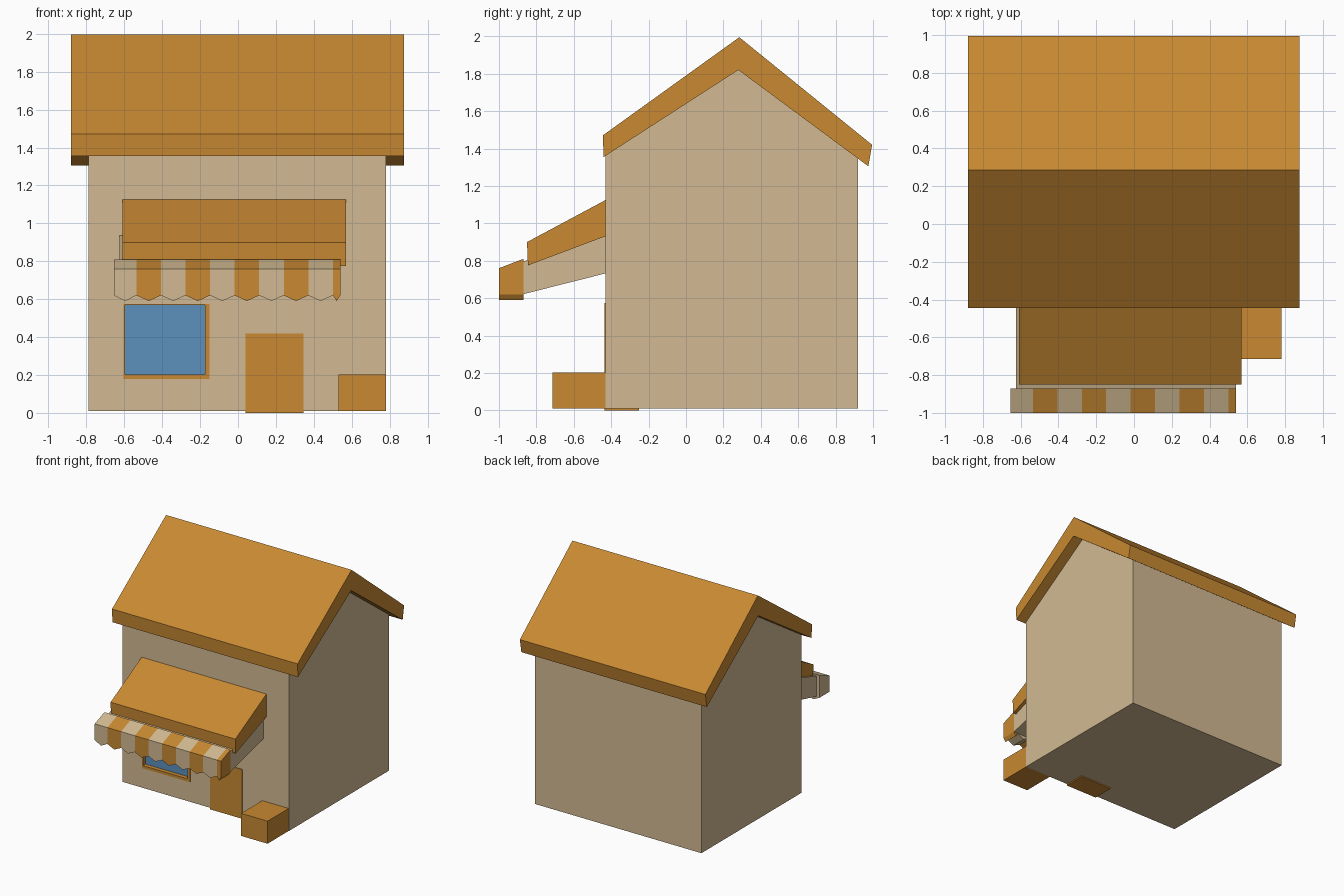
import bpy
import bmesh

if "Cube" in bpy.data.objects:
    bpy.data.objects.remove(bpy.data.objects["Cube"])


def material(name, rgb):
    m = bpy.data.materials.new(name)
    m.diffuse_color = (*rgb, 1)
    m.use_nodes = True
    m.node_tree.nodes["Principled BSDF"].inputs["Base Color"].default_value = m.diffuse_color
    return m


ORANGE = material("orange", (0.578, 0.250, 0.032))
CREAM = material("cream", (0.645, 0.491, 0.287))
BLUE = material("window blue", (0.107, 0.283, 0.515))


def finish(name, bm, mat):
    bmesh.ops.recalc_face_normals(bm, faces=bm.faces)
    me = bpy.data.meshes.new(name)
    bm.to_mesh(me)
    bm.free()
    me.materials.append(mat)
    ob = bpy.data.objects.new(name, me)
    bpy.context.collection.objects.link(ob)
    return ob


def extrude(name, points, vec, mat):
    """Close a 3D outline into a face and extrude it along vec."""
    bm = bmesh.new()
    face = bm.faces.new([bm.verts.new(p) for p in points])
    geo = bmesh.ops.extrude_face_region(bm, geom=[face])["geom"]
    verts = [v for v in geo if isinstance(v, bmesh.types.BMVert)]
    bmesh.ops.translate(bm, verts=verts, vec=vec)
    return finish(name, bm, mat)


def side_profile(name, yz, x0, x1, mat):
    return extrude(name, [(x0, y, z) for y, z in yz], (x1 - x0, 0, 0), mat)


def box(name, x, y, z, mat):
    return side_profile(name, [(y[0], z[0]), (y[1], z[0]), (y[1], z[1]), (y[0], z[1])],
                        x[0], x[1], mat)


# House body with gable ends
walls = side_profile("walls", [(-0.43, 0.01), (0.92, 0.01), (0.92, 1.36),
                               (0.28, 1.83), (-0.43, 1.37)], -0.79, 0.782, CREAM)

# Thick folded roof
side_profile("roof", [(-0.44, 1.355), (-0.445, 1.47), (0.285, 1.995), (0.995, 1.42),
                      (0.975, 1.305), (0.28, 1.82)], -0.88, 0.875, ORANGE)

# Window recess cut into the front wall
cutter = box("window_cutter", (-0.605, -0.15), (-0.6, -0.385), (0.18, 0.575), CREAM)
cutter.hide_render = True
cutter.hide_viewport = True
cut = walls.modifiers.new("window recess", "BOOLEAN")
cut.operation = "DIFFERENCE"
cut.solver = "EXACT"
cut.object = cutter

# Window pane and frame bars
box("window_pane", (-0.6, -0.16), (-0.40, -0.384), (0.19, 0.57), BLUE)
for name, x, z in (("frame_sill", (-0.605, -0.15), (0.18, 0.203)),
                   ("frame_right", (-0.175, -0.15), (0.203, 0.575)),
                   ("frame_left", (-0.605, -0.595), (0.203, 0.575)),
                   ("frame_top", (-0.595, -0.175), (0.568, 0.575))):
    box(name, x, (-0.435, -0.384), z, ORANGE)

# Door and crate beside it
box("door", (0.04, 0.345), (-0.436, -0.25), (0.0, 0.42), ORANGE)
box("crate", (0.53, 0.78), (-0.715, -0.42), (0.01, 0.203), ORANGE)

# Awning: orange upper slab over a cream lower slab
side_profile("awning_top", [(-0.845, 0.775), (-0.85, 0.9), (-0.42, 1.13), (-0.42, 0.935)],
             -0.61, 0.57, ORANGE)
side_profile("awning_underside", [(-0.875, 0.62), (-0.875, 0.795), (-0.42, 0.94), (-0.42, 0.735)],
             -0.625, 0.54, CREAM)

# Striped valance with pointed scallops
START, WIDTH, END = -0.665, 0.1295, 0.54
for i in range(10):
    x0 = max(START + i * WIDTH, -0.655)
    x1 = min(START + (i + 1) * WIDTH, END)
    outline = [(x0, 0.76), (x0, 0.62), ((x0 + x1) / 2, 0.59), (x1, 0.62), (x1, 0.76)]
    stripe = extrude(f"valance_stripe_{i + 1}", [(x, -1.0, z) for x, z in outline],
                     (0, 0.13, 0), ORANGE if i % 2 else CREAM)
    # slope the top up towards the awning
    for v in stripe.data.vertices:
        if v.co.z > 0.7 and v.co.y > -0.9:
            v.co.z = 0.81
